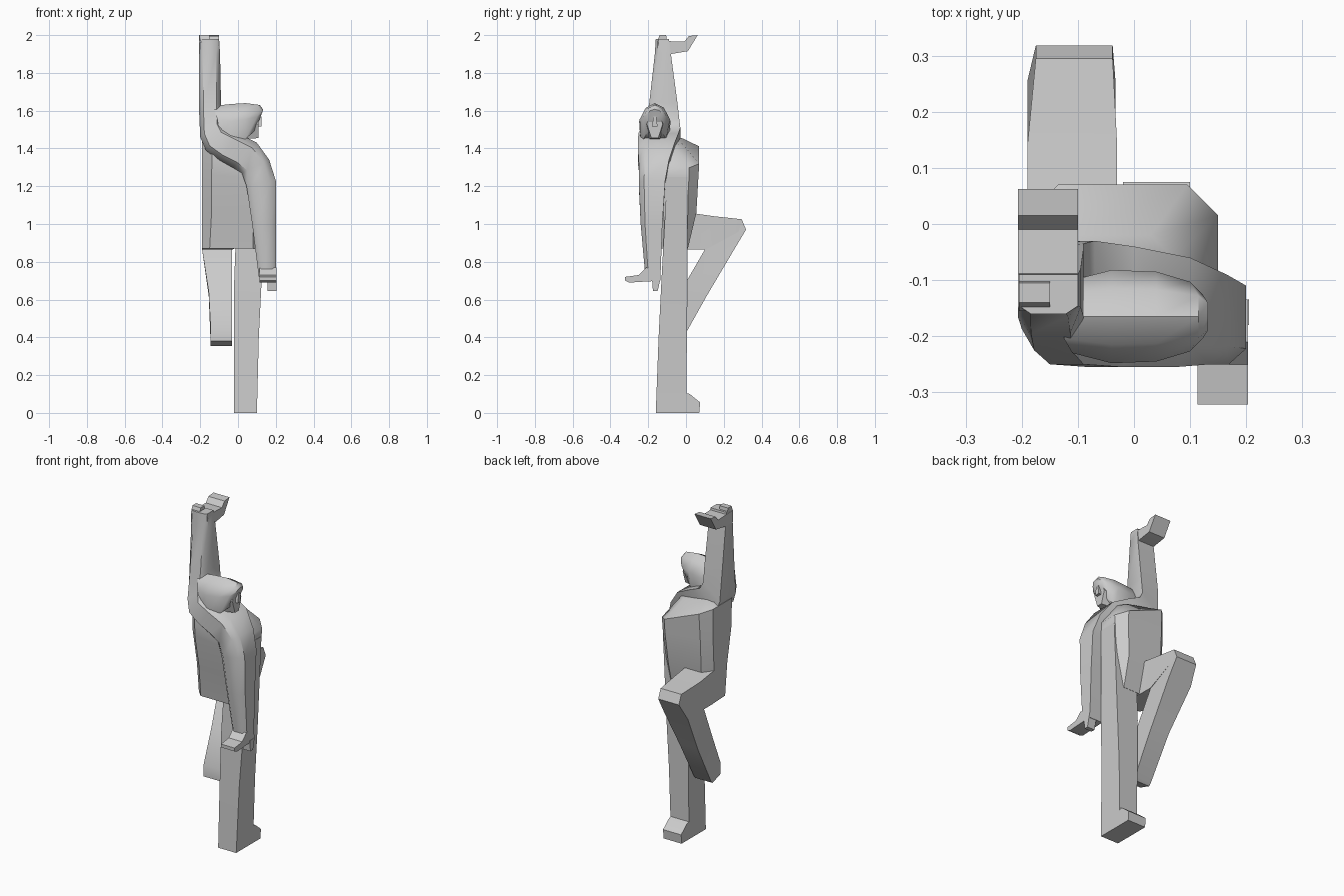
import bpy, bmesh, math
from mathutils import Vector

cube = bpy.data.objects.get("Cube")
if cube:
    bpy.data.objects.remove(cube, do_unlink=True)

grey = bpy.data.materials.new("plain_grey")
grey.use_nodes = True
GREY = (0.6, 0.6, 0.6, 1)
grey.diffuse_color = GREY
grey.node_tree.nodes["Principled BSDF"].inputs["Base Color"].default_value = GREY


def loft(name, rings, angle=35):
    """Skin equal-sized rings of points, cap both ends."""
    bm = bmesh.new()
    loops = [[bm.verts.new(p) for p in ring] for ring in rings]
    n = len(loops[0])
    for a, b in zip(loops, loops[1:]):
        for i in range(n):
            j = (i + 1) % n
            bm.faces.new((a[i], a[j], b[j], b[i]))
    bm.faces.new(loops[0][::-1])
    bm.faces.new(loops[-1])
    bmesh.ops.recalc_face_normals(bm, faces=bm.faces)
    mesh = bpy.data.meshes.new(name)
    bm.to_mesh(mesh)
    bm.free()
    mesh.materials.append(grey)
    obj = bpy.data.objects.new(name, mesh)
    bpy.context.collection.objects.link(obj)
    bpy.ops.object.select_all(action='DESELECT')
    obj.select_set(True)
    bpy.context.view_layer.objects.active = obj
    bpy.ops.object.shade_smooth_by_angle(angle=math.radians(angle))
    return obj


def side_profile(name, x0, x1, pts):
    """Extrude a (y, z) outline across x."""
    return loft(name, [[(x, y, z) for y, z in pts] for x in (x0, x1)])


def box_ring(z, x0, x1, y0, y1):
    return [(x0, y0, z), (x1, y0, z), (x1, y1, z), (x0, y1, z)]


def soft_ring(z, x0, x1, y0, y1, c, tilt=0):
    """Rectangle with chamfered corners, dropping toward +x by tilt."""
    pts = [(x0 + c, y0), (x1 - c, y0), (x1, y0 + c), (x1, y1 - c),
           (x1 - c, y1), (x0 + c, y1), (x0, y1 - c), (x0, y0 + c)]
    mid = (x0 + x1) / 2
    return [(x, y, z - tilt * (x - mid)) for x, y in pts]


# Torso, sloping down at the shoulder
loft("torso", [
    soft_ring(0.87, -0.19, 0.12, -0.14, 0.01, 0.04),
    soft_ring(1.06, -0.19, 0.13, -0.17, 0.055, 0.05),
    soft_ring(1.25, -0.19, 0.145, -0.21, 0.065, 0.05, 0.1),
    soft_ring(1.365, -0.19, 0.15, -0.22, 0.07, 0.055, 0.4),
    soft_ring(1.44, -0.15, 0.07, -0.2, -0.02, 0.04, 0.2)], 40)

# Standing leg and foot
loft("standing_leg", [
    box_ring(0, -0.02, 0.1, -0.16, 0),
    box_ring(0.4, -0.02, 0.11, -0.145, 0.005),
    box_ring(0.7, -0.02, 0.125, -0.13, 0.008),
    box_ring(1.25, 0.0, 0.149, -0.1, 0.01)])
side_profile("standing_foot", -0.02, 0.1,
             [(-0.05, 0), (0.07, 0), (0.075, 0.055), (0.02, 0.1), (-0.05, 0.12)])


# Raised leg: wedge-shaped thigh and a folded shin, as (y, z) edge pairs
def limb_ring(x0, x1, a, b):
    return [(x0, *a), (x1, *a), (x1, *b), (x0, *b)]


loft("raised_thigh", [
    limb_ring(-0.19, -0.02, (-0.08, 1.07), (-0.08, 0.87)),
    limb_ring(-0.19, -0.03, (0.05, 1.055), (0.03, 0.865)),
    limb_ring(-0.19, -0.03, (0.14, 1.042), (0.105, 0.865)),
    limb_ring(-0.175, -0.038, (0.295, 1.025), (0.28, 0.96))])
loft("raised_shin", [
    limb_ring(-0.175, -0.038, (0.295, 1.025), (0.25, 1.0)),
    limb_ring(-0.175, -0.038, (0.318, 0.97), (0.17, 0.94)),
    limb_ring(-0.19, -0.033, (0.255, 0.865), (0.1, 0.865)),
    limb_ring(-0.155, -0.033, (0.11, 0.62), (-0.03, 0.64)),
    limb_ring(-0.145, -0.033, (-0.03, 0.37), (-0.12, 0.45)),
    limb_ring(-0.145, -0.033, (-0.045, 0.355), (-0.12, 0.38))])


# One continuous sweep: hanging arm, shoulders, raised arm
def arm_ring(outer, inner, y0, y1):
    o, i = Vector(outer), Vector(inner)
    c = 0.2
    a, b = o.lerp(i, c), i.lerp(o, c)
    d = (y1 - y0) * c
    return [(a.x, y0, a.y), (o.x, y0 + d, o.y), (o.x, y1, o.y),
            (i.x, y1, i.y), (i.x, y0 + d, i.y), (b.x, y0, b.y)]


loft("arms_and_shoulders", [
    arm_ring((0.2, 0.72), (0.11, 0.72), -0.215, -0.135),
    arm_ring((0.2, 1.0), (0.075, 1.0), -0.24, -0.125),
    arm_ring((0.2, 1.23), (0.045, 1.2), -0.25, -0.11),
    arm_ring((0.165, 1.34), (0.02, 1.27), -0.25, -0.09),
    arm_ring((0.1, 1.43), (-0.03, 1.3), -0.255, -0.06),
    arm_ring((0.0, 1.48), (-0.1, 1.335), -0.255, -0.04),
    arm_ring((-0.07, 1.51), (-0.17, 1.39), -0.25, -0.03),
    arm_ring((-0.09, 1.55), (-0.2, 1.46), -0.225, -0.035),
    arm_ring((-0.09, 1.64), (-0.207, 1.62), -0.195, -0.045),
    arm_ring((-0.095, 1.9), (-0.207, 1.9), -0.165, -0.08),
    arm_ring((-0.1, 1.98), (-0.205, 1.98), -0.16, -0.09)], 45)

# Hands
side_profile("raised_hand", -0.207, -0.1,
             [(-0.15, 1.97), (-0.01, 1.965), (0.015, 1.995), (0.062, 2.0),
              (0.01, 1.915), (-0.08, 1.9), (-0.15, 1.9)])
side_profile("raised_thumb", -0.205, -0.15,
             [(-0.155, 1.96), (-0.14, 2.0), (-0.105, 2.0), (-0.1, 1.96)])
side_profile("lowered_hand", 0.113, 0.203,
             [(-0.135, 0.7), (-0.3, 0.69), (-0.322, 0.7), (-0.322, 0.72),
              (-0.25, 0.73), (-0.21, 0.77), (-0.135, 0.73)])
side_profile("lowered_thumb", 0.155, 0.205,
             [(-0.18, 0.71), (-0.175, 0.645), (-0.15, 0.645), (-0.135, 0.71)])


# Hooded head, turned sideways
def head_ring(x, half, z0, z1, chin, lean=0.0):
    m, h = -0.165, z1 - z0
    return [(x + lean, m, z1), (x + lean, m + half * .6, z1 - h * .13),
            (x, m + half, z1 - h * .45), (x - lean, m + chin, z0),
            (x - lean, m - chin, z0), (x, m - half, z1 - h * .45),
            (x + lean, m - half * .6, z1 - h * .13)]


loft("hood", [
    head_ring(-0.11, 0.065, 1.47, 1.625, 0.06, -0.015),
    head_ring(-0.04, 0.083, 1.43, 1.635, 0.075),
    head_ring(0.04, 0.08, 1.45, 1.64, 0.06),
    head_ring(0.1, 0.062, 1.49, 1.63, 0.035, 0.015),
    head_ring(0.122, 0.04, 1.55, 1.608, 0.03, 0.01)], 40)
loft("face", [
    head_ring(0.04, 0.055, 1.45, 1.6, 0.03),
    head_ring(0.108, 0.042, 1.455, 1.59, 0.018)])
side_profile("nose", 0.1, 0.125,
             [(-0.172, 1.57), (-0.158, 1.57), (-0.15, 1.515), (-0.18, 1.515)])
